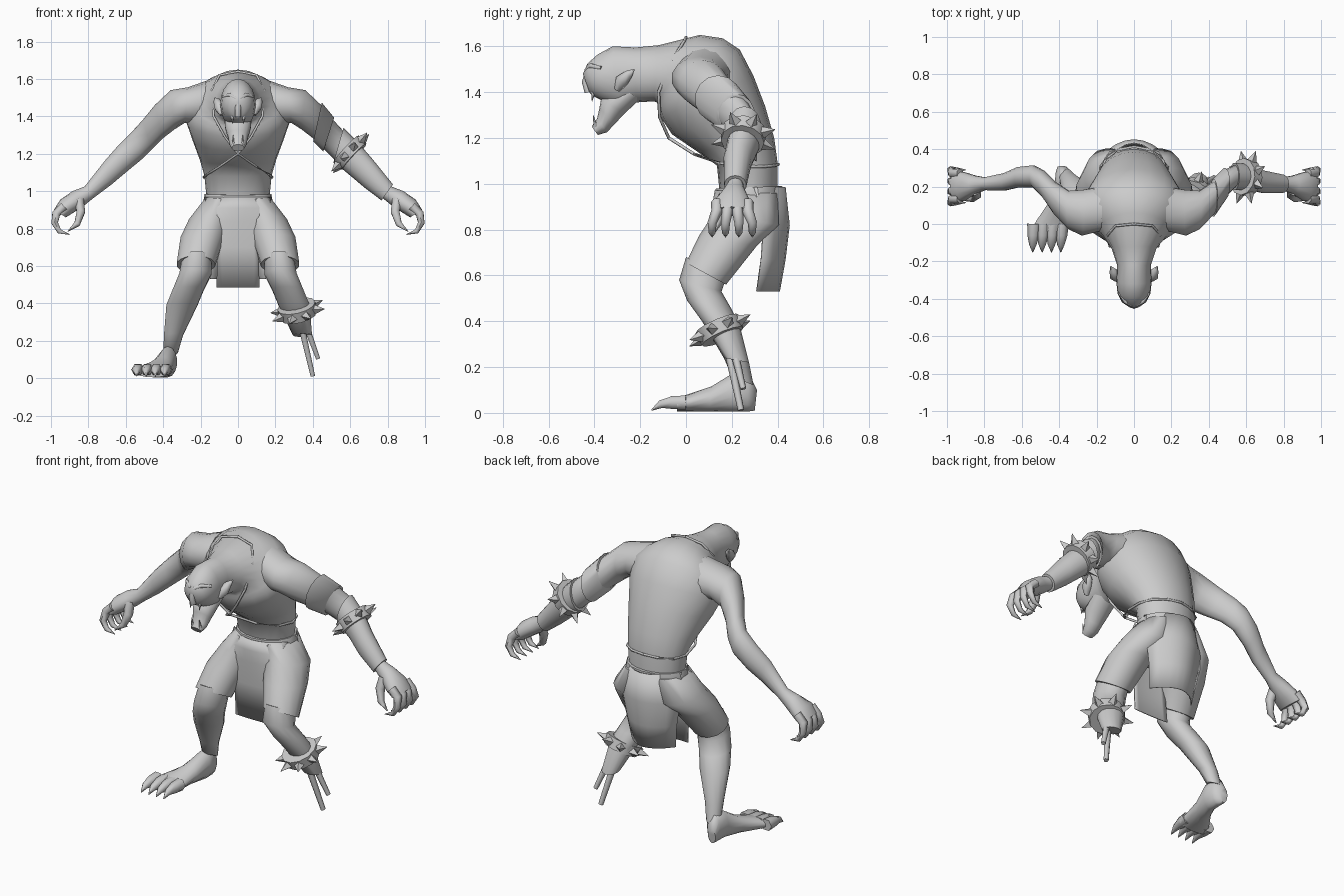
import bpy, bmesh, math
from mathutils import Vector

cube = bpy.data.objects.get("Cube")
if cube:
    bpy.data.objects.remove(cube, do_unlink=True)

GREY = bpy.data.materials.new("plain_grey")
GREY.use_nodes = True
GREY.diffuse_color = (0.6, 0.6, 0.6, 1)
GREY.node_tree.nodes["Principled BSDF"].inputs["Base Color"].default_value = GREY.diffuse_color
SIDE_X, SIDE_Y = Vector((1, 0, 0)), Vector((0, 1, 0))
parts = []


def finish(name, bm):
    bmesh.ops.recalc_face_normals(bm, faces=bm.faces[:])
    mesh = bpy.data.meshes.new(name)
    bm.to_mesh(mesh)
    bm.free()
    mesh.materials.append(GREY)
    obj = bpy.data.objects.new(name, mesh)
    bpy.context.collection.objects.link(obj)
    parts.append(obj)
    return obj


def skin(name, rings, sides=14):
    """Join elliptical rings given as (centre, half axis, half axis)."""
    bm = bmesh.new()
    loops = []
    for centre, u, v in rings:
        angles = [math.tau * i / sides for i in range(sides)]
        loops.append([bm.verts.new(centre + u * math.sin(a) + v * math.cos(a)) for a in angles])
    for low, high in zip(loops, loops[1:]):
        for i in range(sides):
            j = (i + 1) % sides
            bm.faces.new((low[i], low[j], high[j], high[i]))
    bm.faces.new(loops[0])
    bm.faces.new(loops[-1])
    return finish(name, bm)


def profile_yz(name, rows, s=1, sides=14):
    """Rows: x, half width, then y and z of two opposite outline points."""
    rings = []
    for x, w, py, pz, qy, qz in rows:
        p, q = Vector((s * x, py, pz)), Vector((s * x, qy, qz))
        rings.append(((p + q) / 2, SIDE_X * w, (p - q) / 2))
    return skin(name, rings, sides)


def profile_xz(name, rows, s, grow=0.0):
    """Rows: y, half depth, then x and z of two opposite outline points."""
    rings = []
    for y, w, px, pz, qx, qz in rows:
        p, q = Vector((s * px, y, pz)), Vector((s * qx, y, qz))
        v = (p - q) / 2
        rings.append(((p + q) / 2, SIDE_Y * (w + grow), v + v.normalized() * grow))
    return skin(name, rings)


def tube(name, points, radii, sides=6, s=1):
    """Round tube along a path, one radius per point."""
    pts = [Vector((s * x, y, z)) for x, y, z in points]
    rings = []
    for i, p in enumerate(pts):
        along = (pts[min(i + 1, len(pts) - 1)] - pts[max(i - 1, 0)]).normalized()
        ref = SIDE_Y if abs(along.y) < 0.8 else SIDE_X
        u = along.cross(ref).normalized()
        rings.append((p, u * radii[i], along.cross(u) * radii[i]))
    return skin(name, rings, sides)


def spiked_band(name, centre, axis, radius, width, count=8):
    """Band around a limb with a row of four-sided spikes."""
    centre, axis = Vector(centre), Vector(axis).normalized()
    u = axis.cross(SIDE_Y).normalized()
    v = axis.cross(u)
    rings = [(centre + axis * width * t, u * radius * k, v * radius * k)
             for t, k in ((-.5, .85), (-.5, 1), (.5, .95), (.5, .8))]
    skin(name, rings, 12)
    for i in range(count):
        a = math.tau * (i + .5) / count
        out = u * math.cos(a) + v * math.sin(a)
        base = centre + out * radius * .92
        tube(f"{name}_spike_{i}", (base, base + out * .06), (.027, .001), 4)


def sheet(name, rows, columns=8):
    """Curved cloth panel. Rows: z, half width, middle y, edge y."""
    bm = bmesh.new()
    grid = []
    for z, w, mid, edge in rows:
        ts = [2 * i / columns - 1 for i in range(columns + 1)]
        grid.append([bm.verts.new((w * t, mid + (edge - mid) * t * t, z)) for t in ts])
    for a, b in zip(grid, grid[1:]):
        for i in range(columns):
            bm.faces.new((a[i], a[i + 1], b[i + 1], b[i]))
    obj = finish(name, bm)
    obj.modifiers.new("cloth", "SOLIDIFY").thickness = .006


# Hunched torso running into the neck and skull
profile_yz("body", (
    (0, .165, .15, .93, .40, .94), (0, .18, .135, 1.08, .40, 1.09),
    (0, .205, .05, 1.14, .385, 1.2), (0, .245, -.06, 1.215, .345, 1.34),
    (0, .28, -.11, 1.29, .295, 1.47), (0, .275, -.118, 1.32, .235, 1.585),
    (0, .24, -.122, 1.34, .16, 1.635), (0, .185, -.127, 1.355, .06, 1.65),
    (0, .12, -.14, 1.36, -.12, 1.605), (0, .09, -.22, 1.355, -.22, 1.595),
    (0, .095, -.29, 1.33, -.32, 1.6), (0, .088, -.36, 1.36, -.385, 1.565),
    (0, .066, -.4, 1.38, -.43, 1.525), (0, .035, -.42, 1.395, -.45, 1.48)), sides=20)

# Open jaw, brow, nose, ears and teeth
profile_yz("lower_jaw", (
    (0, .075, -.29, 1.42, -.2, 1.37), (0, .07, -.37, 1.375, -.27, 1.305),
    (0, .056, -.378, 1.33, -.31, 1.262), (0, .046, -.388, 1.285, -.345, 1.225),
    (0, .034, -.412, 1.25, -.385, 1.213)))
tube("nose", ((0, -.425, 1.5), (0, -.437, 1.445), (0, -.425, 1.4)), (.01, .018, .018))
for s, side in ((1, "left"), (-1, "right")):
    tube(f"{side}_brow", ((.01, -.435, 1.495), (.045, -.415, 1.515), (.08, -.37, 1.505)),
         (.01, .012, .008), s=s)
    tube(f"{side}_ear", ((.085, -.30, 1.41), (.1, -.28, 1.45), (.112, -.25, 1.48), (.125, -.225, 1.5)),
         (.014, .03, .02, .002), s=s)
    tube(f"{side}_upper_fang", ((.03, -.405, 1.40), (.03, -.41, 1.36)), (.01, .001), s=s)
    tube(f"{side}_lower_fang", ((.026, -.395, 1.25), (.026, -.405, 1.3)), (.009, .001), s=s)

# Thin collar and crossed straps
for s, side in ((1, "left"), (-1, "right")):
    tube(f"{side}_collar", ((0, 0, 1.64), (.1, -.01, 1.62), (.14, -.06, 1.54), (.13, -.12, 1.4),
                            (.07, -.115, 1.29), (0, -.075, 1.2)), [.007] * 6, s=s)
    tube(f"{side}_strap", ((0, -.075, 1.2), (.1, .035, 1.13), (.165, .15, 1.09), (.183, .26, 1.075),
                           (.155, .34, 1.075), (.09, .385, 1.08), (0, .403, 1.085)), [.007] * 7, s=s)

# Arms and clawed hands
arm = ((.08, .12, .17, 1.59, .19, 1.35), (.06, .125, .27, 1.555, .285, 1.365),
       (.075, .105, .36, 1.54, .34, 1.33), (.14, .088, .445, 1.46, .405, 1.28),
       (.215, .072, .51, 1.38, .46, 1.225), (.255, .06, .56, 1.325, .515, 1.17),
       (.25, .056, .64, 1.245, .60, 1.1), (.225, .048, .71, 1.165, .677, 1.035),
       (.215, .035, .82, 1.025, .775, .962), (.21, .05, .885, 1.0, .82, .925),
       (.2, .08, .95, .955, .88, .885), (.2, .082, .985, .9, .92, .86))
for s, side in ((1, "left"), (-1, "right")):
    profile_xz(f"{side}_arm", arm, s)
    for i in range(4):
        y = .135 + .045 * i
        spread = y + (y - .205) * .3
        tube(f"{side}_finger_{i}", ((.93, y, .92), (.972, y, .88), (.98, spread, .83),
                                    (.955, spread, .785), (.9, spread, .768)),
             (.026, .025, .02, .015, .002), s=s)
    tube(f"{side}_thumb", ((.85, .18, .95), (.84, .155, .89), (.86, .135, .825), (.91, .125, .785)),
         (.03, .026, .019, .002), s=s)

# Left arm armour
profile_xz("upper_arm_guard", arm[3:5], 1, .014)
profile_xz("forearm_guard", arm[5:9], 1, .014)
spiked_band("arm_band", (.6, .25, 1.205), (.65, -.1, -.6), .1, .06)

# Shorts, waistband and cloth panels
profile_yz("shorts_seat", ((0, .178, .13, .98, .42, .99), (0, .21, .125, .88, .425, .88),
                           (0, .14, .13, .79, .38, .77)))
for s, side in ((1, "left"), (-1, "right")):
    profile_yz(f"{side}_shorts_leg", (
        (.09, .09, .145, .96, .40, .96), (.145, .12, .12, .87, .405, .82),
        (.19, .12, .055, .77, .31, .73), (.225, .105, 0, .655, .175, .56)), s)
sheet("front_panel", ((.97, .18, .125, .22), (.91, .165, .115, .15), (.84, .12, .115, .125),
                      (.7, .11, .12, .125), (.485, .115, .138, .142)))
sheet("back_panel", ((.985, .18, .435, .3), (.82, .2, .453, .34),
                     (.67, .17, .435, .33), (.53, .15, .41, .31)))

# Lower legs
leg = ((.22, .08, 0, .68, .18, .6), (.228, .088, -.03, .58, .155, .53),
       (.265, .085, .005, .49, .195, .46), (.3, .085, .07, .4, .235, .38),
       (.345, .052, .165, .24, .275, .22), (.36, .04, .2, .16, .295, .12))
profile_yz("right_leg", leg, -1)
profile_yz("left_stump", leg[:5], 1)

# Right foot with clawed toes
profile_yz("right_foot", (
    (.385, .025, .31, .1, .3, .01), (.375, .046, .275, .17, .265, .005),
    (.375, .05, .2, .17, .2, .005), (.405, .058, .11, .115, .1, .005),
    (.44, .085, .02, .085, .01, .005), (.455, .1, -.04, .065, -.04, .005)), -1)
for i in range(4):
    x = .385 + .05 * i
    tube(f"toe_{i}", ((x, 0, .045), (x + .003, -.06, .045), (x + .006, -.11, .038), (x + .006, -.15, .012)),
         (.036, .032, .02, .003), s=-1)

# Left leg band and twin pegs
spiked_band("leg_band", (.318, .148, .36), (.06, .11, -.25), .104, .06)
tube("long_peg", ((.345, .19, .25), (.4, .24, .012)), (.019, .014))
tube("short_peg", ((.375, .215, .25), (.428, .25, .105)), (.018, .013))

# Smooth shading with crisp edges
bpy.ops.object.select_all(action="DESELECT")
for obj in parts:
    obj.select_set(True)
bpy.context.view_layer.objects.active = parts[0]
bpy.ops.object.shade_smooth_by_angle(angle=math.radians(62))
